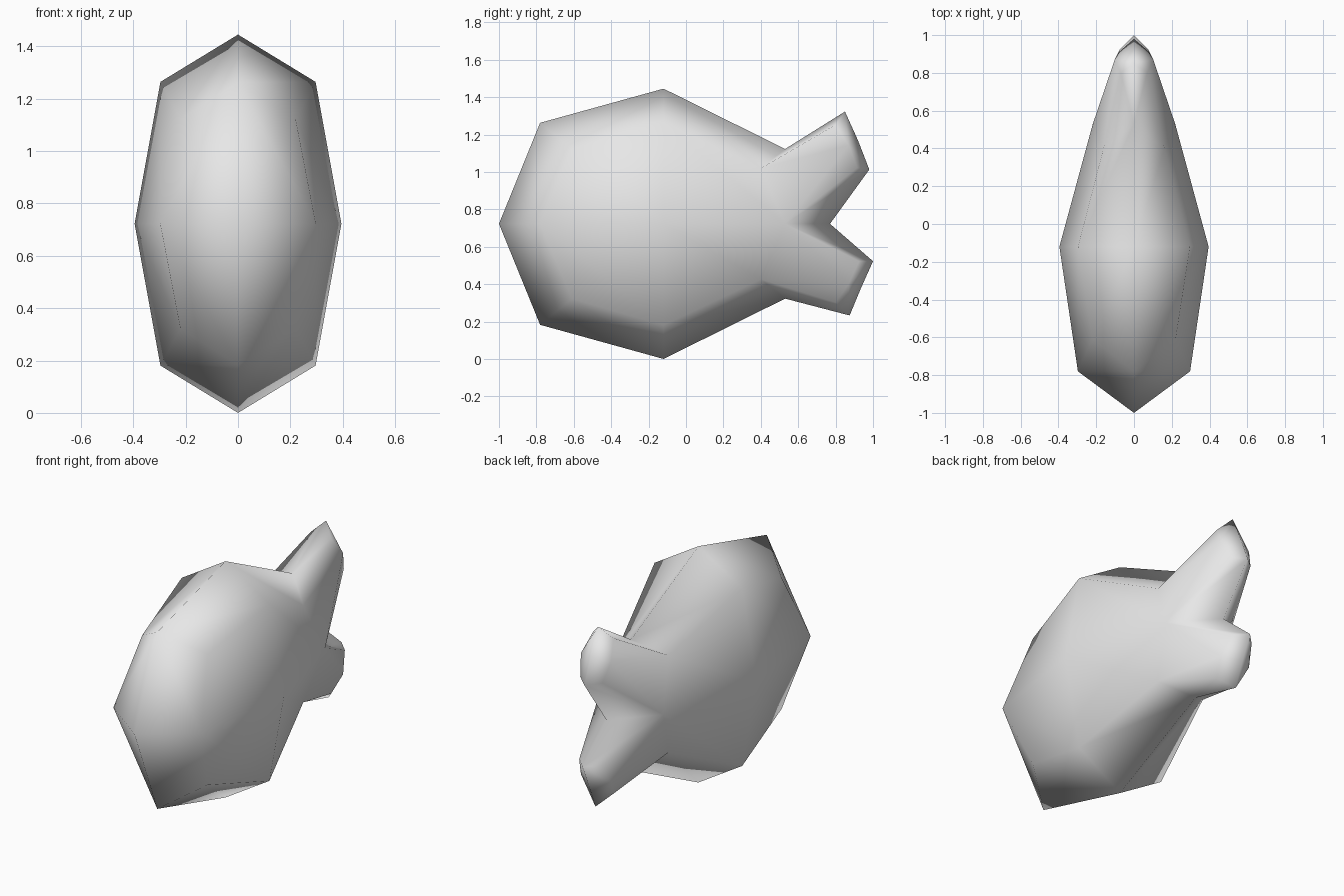
import bpy
import bmesh

cube = bpy.data.objects.get("Cube")
if cube:
    bpy.data.objects.remove(cube, do_unlink=True)

MID = 0.7225  # height of the body axis
bm = bmesh.new()


def vert(x, y, z):
    return bm.verts.new((x, y, z + MID))


def body_ring(y, half_w, half_h, corner_y, k):
    """Eight points around the body: top, then clockwise over +x."""
    cx, cz = half_w * k, half_h * k
    return [vert(0, y, half_h), vert(cx, corner_y, cz),
            vert(half_w, y, 0), vert(cx, corner_y, -cz),
            vert(0, y, -half_h), vert(-cx, corner_y, -cz),
            vert(-half_w, y, 0), vert(-cx, corner_y, cz)]


def bridge(a, b):
    for i in range(len(a)):
        j = (i + 1) % len(a)
        bm.faces.new((a[i], a[j], b[j], b[i]))


def cap(ring, centre):
    """Close an eight-point ring with four quads around a centre point."""
    for i in range(0, 8, 2):
        bm.faces.new((ring[i - 1], ring[i], ring[(i + 1) % 8], centre))


def cap_corners(ring, centre):
    """Quads whose outer point is a corner of the ring."""
    for i in range(1, 8, 2):
        bm.faces.new((ring[i - 1], ring[i], ring[(i + 1) % 8], centre))


# Body: nose, front ring, widest ring, tail root
nose = vert(0, -1, 0)
front = body_ring(-0.78, 0.297, 0.54, -0.61, 0.741)
# The widest ring has fuller corners
wide = body_ring(-0.12, 0.395, 0.7225, -0.12, 0.75)
root = body_ring(0.53, 0.218, 0.4, 0.4, 0.741)
cap_corners(front, nose)
bridge(front, wide)
bridge(wide, root)

# Forked tail: two lobes sharing the notch
notch = vert(0, 0.77, 0)


def lobe(top, corners, sides, outer, outer_c, side, inner_c, inner, centre):
    """Loft one lobe from the tail root to a tilted end cap; points are (x, y, z)."""
    out_v, in_v, mid_v = vert(*outer), vert(*inner), vert(*centre)
    halves = []
    for s, corner, root_side in zip((1, -1), corners, sides):
        oc, sd, ic = [vert(p[0] * s, p[1], p[2]) for p in (outer_c, side, inner_c)]
        bm.faces.new((top, corner, oc, out_v))
        bm.faces.new((corner, root_side, sd, oc))
        bm.faces.new((root_side, ic, sd))
        bm.faces.new((root_side, notch, in_v, ic))
        halves.append([oc, sd, ic])
    r, l = halves
    cap_corners([out_v] + r + [in_v] + l[::-1], mid_v)


sides = (root[2], root[6])
lobe(root[0], (root[1], root[7]), sides,
     (0, 0.85, 0.6), (0.07, 0.8, 0.53), (0.102, 0.87, 0.42),
     (0.075, 0.915, 0.3), (0, 0.98, 0.29), (0, 0.92, 0.445))
lobe(root[4], (root[3], root[5]), sides,
     (0, 0.875, -0.49), (0.07, 0.8, -0.42), (0.102, 0.87, -0.32),
     (0.075, 0.925, -0.2), (0, 1, -0.2), (0, 0.935, -0.345))

bmesh.ops.recalc_face_normals(bm, faces=bm.faces[:])
for f in bm.faces:
    f.smooth = True

mesh = bpy.data.meshes.new("fish_body")
bm.to_mesh(mesh)
bm.free()
fish = bpy.data.objects.new("fish_body", mesh)
bpy.context.collection.objects.link(fish)

# Plain pale grey
grey = bpy.data.materials.new("pale_grey")
grey.use_nodes = True
colour = (0.8, 0.8, 0.8, 1)
grey.diffuse_color = colour
grey.node_tree.nodes["Principled BSDF"].inputs["Base Color"].default_value = colour
mesh.materials.append(grey)
